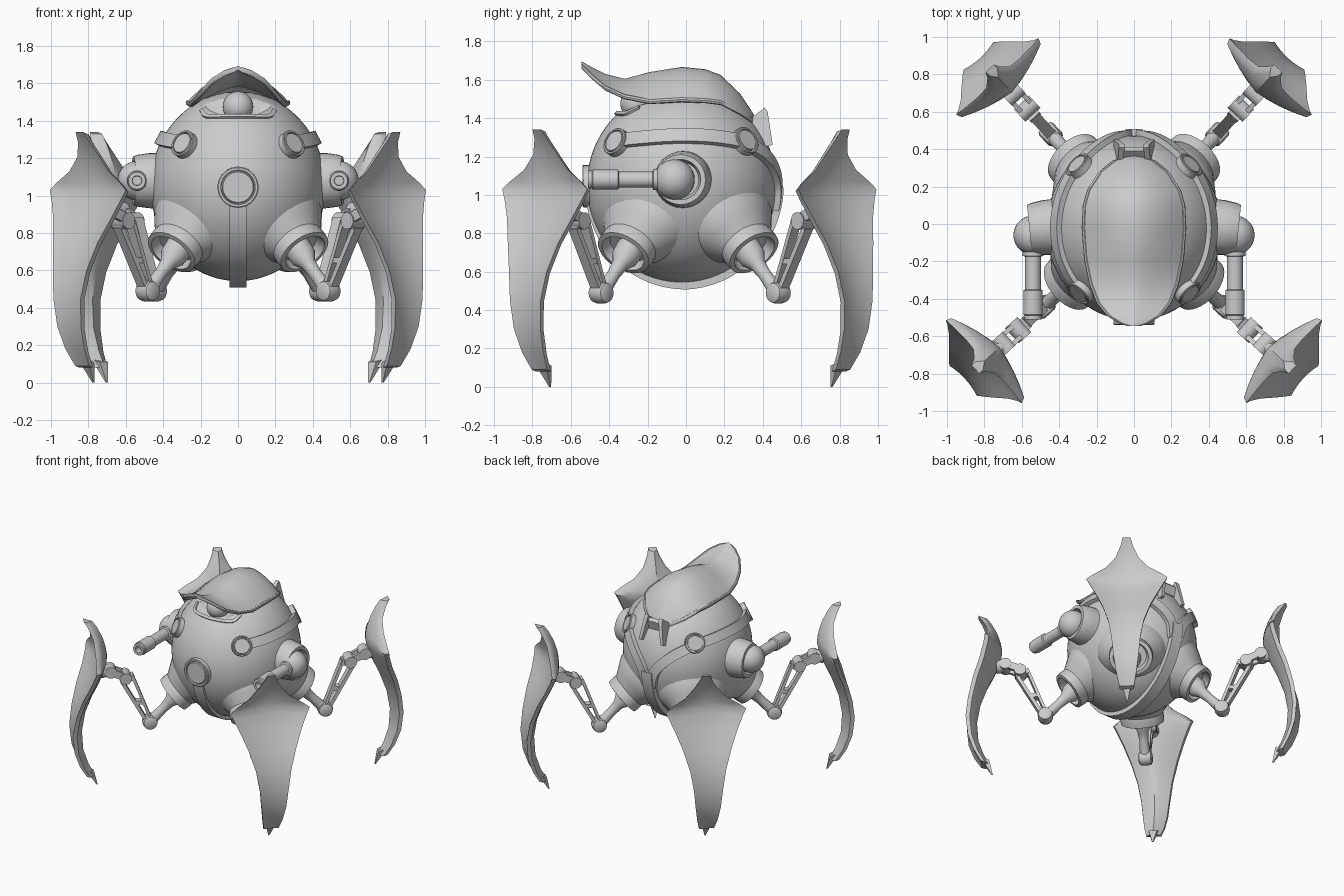
import bpy, bmesh, math
from mathutils import Vector, Matrix

if "Cube" in bpy.data.objects:
    bpy.data.objects.remove(bpy.data.objects["Cube"])

V = Vector
grey = bpy.data.materials.new("plain grey")
grey.diffuse_color = (0.6, 0.6, 0.6, 1)
grey.use_nodes = True
grey.node_tree.nodes["Principled BSDF"].inputs["Base Color"].default_value = grey.diffuse_color
C, R = V((0, -0.022, 1.05)), V((0.468, 0.495, 0.507))   # body centre and radii


def finish(name, bm, mat=None, angle=35):
    bmesh.ops.recalc_face_normals(bm, faces=bm.faces)
    if mat:
        bm.transform(mat)
    me = bpy.data.meshes.new(name)
    bm.to_mesh(me)
    bm.free()
    me.materials.append(grey)
    me.shade_smooth()
    me.set_sharp_from_angle(angle=math.radians(angle))
    ob = bpy.data.objects.new(name, me)
    bpy.context.collection.objects.link(ob)
    return ob


def loft(name, rings, mat=None, angle=35):
    """Skin closed rings of points and cap both ends."""
    bm = bmesh.new()
    rows = [[bm.verts.new(p) for p in ring] for ring in rings]
    n = len(rows[0])
    for a, b in zip(rows, rows[1:]):
        for i in range(n):
            j = (i + 1) % n
            bm.faces.new((a[i], a[j], b[j], b[i]))
    bm.faces.new(rows[0][::-1])
    bm.faces.new(rows[-1])
    return finish(name, bm, mat, angle)


def lathe(name, p, axis, profile, mat=None, n=32):
    """Turn (distance, radius) pairs around an axis through p."""
    axis = V(axis).normalized()
    u = axis.orthogonal().normalized()
    w = axis.cross(u)
    rings = [[V(p) + axis * d + (u * math.cos(k * math.tau / n) + w * math.sin(k * math.tau / n)) * r
              for k in range(n)] for d, r in profile]
    return loft(name, rings, mat)


def rod(name, p, q, r1, r2, mat=None, n=20):
    d = V(q) - V(p)
    return lathe(name, p, d, [(0, r1), (d.length, r2)], mat, n)


def ball(name, p, r, mat=None):
    bm = bmesh.new()
    bmesh.ops.create_uvsphere(bm, u_segments=28, v_segments=16, radius=r)
    bm.transform(Matrix.Translation(p))
    return finish(name, bm, mat)


def bar(name, p, q, wide, tall, mat=None):
    """Rectangular bar; wide runs along y in the leg frame."""
    p, q = V(p), V(q)
    s = V((0, 1, 0))
    t = (q - p).cross(s).normalized()
    return loft(name, [[c + s * wide * a + t * tall * b for a, b in
                        ((-.5, -.5), (.5, -.5), (.5, .5), (-.5, .5))] for c in (p, q)], mat)


def surf(d):
    """Point and normal on the body in direction d."""
    d = V(d)
    p = d / math.sqrt(sum((d[i] / R[i]) ** 2 for i in range(3)))
    return C + p, V([p[i] / R[i] ** 2 for i in range(3)]).normalized()


def strip(name, dirs, width, off, off_end=None, steps=8):
    """Raised band following directions over the body."""
    off_end = off if off_end is None else off_end
    d = [V(x).normalized() for x in dirs]
    d = [d[0] * 2 - d[1]] + d + [d[-1] * 2 - d[-2]]
    path = []
    for i in range(1, len(d) - 2):
        a, b, c, e = d[i - 1:i + 3]
        for k in range(steps + (i == len(d) - 3)):
            t = k / steps
            path.append(surf(.5 * (2 * b + (c - a) * t + (2 * a - 5 * b + 4 * c - e) * t ** 2
                                   + (3 * b - a - 3 * c + e) * t ** 3)))
    rings = []
    for i, (p, n) in enumerate(path):
        tan = path[min(i + 1, len(path) - 1)][0] - path[max(i - 1, 0)][0]
        s = n.cross(tan).normalized() * width / 2
        h = n * (off + (off_end - off) * min(1, 2 * i / len(path)))
        rings.append([p + s - n * .03, p + s + h, p - s + h, p - s - n * .03])
    return loft(name, rings)


def disc(name, d, r, off):
    p, n = surf(d)
    lathe(name, p, n, [(-.05, r), (off, r), (off + .004, r * .95), (off + .004, r * .84),
                       (off - .008, r * .82), (off - .008, r * .78), (off + .004, r * .74)])


# body with eye opening
bm = bmesh.new()
bmesh.ops.create_uvsphere(bm, u_segments=64, v_segments=40, radius=1)
bm.transform(Matrix.Translation(C) @ Matrix.Diagonal((*R, 1)))
body = finish("body", bm)
cut = loft("eye_opening_cutter", [[(.2 * math.cos(a), y, 1.53 + .11 * math.sin(a)) for a in
           [k * math.tau / 32 for k in range(32)]] for y in (-.7, -.2)])
cut.hide_render = True
cut.hide_viewport = True
mod = body.modifiers.new("eye_opening", 'BOOLEAN')
mod.operation, mod.object = 'DIFFERENCE', cut
ball("eye", (0, -.26, 1.475), .082)
strip("eye_rim", [(-.22, -.25, .46), (-.165, -.31, .39), (0, -.34, .375), (.165, -.31, .39), (.22, -.25, .46)], .022, .012)

# keel, side bands and round badges
strip("keel", [(0, -math.cos(a), -math.sin(a)) for a in [math.radians(8 + k * 12.2) for k in range(15)]], .09, .008, .036)
disc("front_badge", (0, -1, -.01), .11, .018)
for s in (-1, 1):
    strip("side_band", [(s * .31, -.39, .25), (s * .41, -.2, .265), (s * .44, 0, .272), (s * .41, .2, .265),
                        (s * .31, .37, .225), (s * .17, .455, .13), (s * .06, .49, .01), (s * .02, .48, -.12)],
          .075, .024, .03)
    for y in (-.38, .36):
        disc("band_badge", (s * .32, y, .25), .075, .028)

# hood: y, half width, rim height, ridge height, crest sharpness
HOOD = [(-.545, .025, 1.68, 1.695, 1.1), (-.53, .07, 1.665, 1.688, 1.1), (-.49, .135, 1.625, 1.665, 1.1),
        (-.42, .19, 1.565, 1.63, 1.2), (-.32, .228, 1.52, 1.605, 1.4), (-.19, .255, 1.495, 1.64, 1.7),
        (-.02, .268, 1.505, 1.667, 1.8), (.1, .262, 1.50, 1.655, 1.8), (.18, .24, 1.49, 1.625, 1.8),
        (.28, .175, 1.44, 1.53, 1.8), (.34, .1, 1.40, 1.44, 1.8), (.365, .03, 1.39, 1.40, 1.8)]
us = [k / 8 - 1 for k in range(17)]
loft("hood", [[(w * u, y, lo + (hi - lo) * (1 - abs(u) ** e)) for u in us] +
              [(w * u * .96, y, lo - .022 + (hi - lo) * (1 - abs(u) ** e)) for u in us[::-1]]
              for y, w, lo, hi, e in HOOD])
for s in (-1, 1):   # rolled edge of the hood
    loft("hood_edge", [[(s * (w + .012 * math.cos(a)), y, lo - .008 + .014 * math.sin(a))
                        for a in [k * math.tau / 8 for k in range(8)]] for y, w, lo, hi, e in HOOD])

# rear latch
for s in (-1, 1):
    loft("latch_arm", [[(s * x, y, z) for x, y, z in ((a, .32, 1.385), (b, .41, 1.455), (b, .425, 1.435),
                        (c, .452, 1.26), (c, .40, 1.25))] for a, b, c in ((.06, .05, .085), (.09, .08, .11))])
loft("latch_bar", [[(x, .32, 1.36), (x, .39, 1.43), (x, .41, 1.41), (x, .39, 1.34)] for x in (-.06, .06)])

# side guns
for s in (-1, 1):
    lathe("gun_socket", (s * .38, -.01, 1.08), (s, -.1, 0),
          [(0, .15), (.1, .147), (.16, .138), (.18, .13), (.18, .105), (.13, .09)])
    ball("gun_ball", (s * .54, -.06, 1.08), .105)
    lathe("gun_barrel", (s * .54, -.1, 1.08), (0, -1, 0),
          [(0, .055), (.07, .055), (.075, .042), (.25, .042), (.255, .052), (.385, .052), (.39, .046),
           (.41, .046), (.41, .026), (.36, .024)])

# claw plate: height, radial distance, half width, bow of the edges
PLATE = [(1.34, 1.15, .03, 0), (1.29, 1.115, .045, .005), (1.21, 1.075, .085, .01), (1.13, 1.05, .155, .03),
         (1.07, 1.04, .25, .045), (1.03, 1.04, .30, .05), (.98, 1.05, .275, .05), (.88, 1.085, .23, .045),
         (.75, 1.145, .178, .035), (.6, 1.2, .133, .02), (.45, 1.225, .108, .015), (.3, 1.215, .093, .01),
         (.18, 1.175, .075, .008), (.09, 1.125, .055, .005)]
cu = [k / 4 - 1 for k in range(9)]

for ang, shift in ((-42.5, 0), (222.5, 0), (47.2, -.015), (132.8, -.015)):
    m = Matrix.Rotation(math.radians(ang), 4, 'Z')
    # hip socket, wider than tall, and thigh
    lathe("hip_socket", (.27, 0, .88), (.76, 0, -.65),
          [(0, .24), (.09, .22), (.15, .18), (.21, .14), (.235, .143), (.28, .14), (.285, .115), (.23, .1)],
          m @ Matrix.Diagonal((1, 1.14, 1, 1)))
    lathe("thigh", (.42, 0, .73), (.23, 0, -.24), [(0, .075), (.08, .07), (.13, .042), (.2, .034), (.33, .04)], m)
    lathe("knee", (.655, -.05, .49), (0, 1, 0), [(0, .035), (.008, .05), (.03, .056), (.07, .056), (.092, .05), (.1, .035)], m)
    # open shin frame
    bar("shin_inner", (.645, 0, .5), (.785, 0, .87), .06, .022, m)
    bar("shin_outer", (.67, 0, .48), (.865, 0, .83), .06, .026, m)
    bar("shin_brace", (.71, 0, .655), (.765, 0, .655), .055, .03, m)
    bar("shin_top", (.775, 0, .865), (.875, 0, .835), .07, .04, m)
    # ankle joint and links to the claw plate
    rod("ankle", (.84, -.055, .865), (.84, .055, .865), .045, .045, m)
    for y in (-.035, .035):
        bar("ankle_link", (.83, y, .87), (.95, y, .92), .025, .055, m)
    rod("plate_joint", (.95, -.05, .92), (.95, .05, .92), .045, .045, m)
    rod("plate_mount", (.94, 0, .92), (1.015, 0, .92), .04, .055, m)
    # claw plate and its spike
    p = m @ Matrix.Translation((shift, 0, 0))
    loft("claw_plate", [[(r + bow * u * u, w * u, z) for u in cu] +
                        [(r + bow * u * u - .03 - .035 * (1 - abs(u)), w * u * .96, z - .01) for u in cu[::-1]]
                        for z, r, w, bow in PLATE], p)
    loft("claw_spike", [[(1.13, .04, .13), (1.13, -.04, .13), (1.07, -.03, .11), (1.07, .03, .11)],
                        [(1.052, .004, 0), (1.052, -.004, 0), (1.044, -.004, 0), (1.044, .004, 0)]], p)
